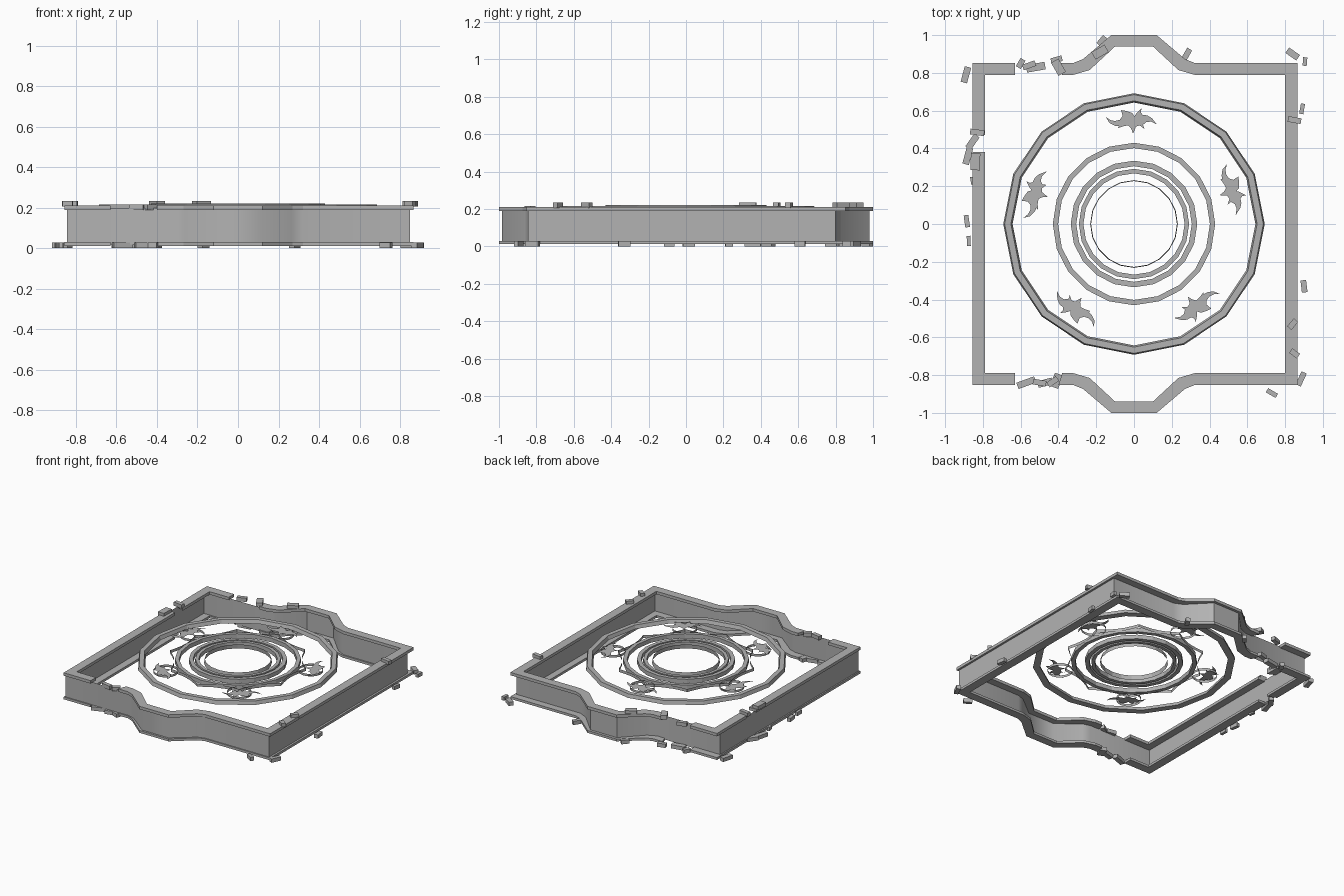
import bpy, bmesh, math
from math import sin, cos, pi, radians

if "Cube" in bpy.data.objects:
    bpy.data.objects.remove(bpy.data.objects["Cube"])

stone = bpy.data.materials.new("dark_stone")
stone.diffuse_color = (.45, .45, .45, 1)
stone.use_nodes = True
stone.node_tree.nodes["Principled BSDF"].inputs["Base Color"].default_value = stone.diffuse_color

def make(name, verts, faces, recalc=True):
    me = bpy.data.meshes.new(name)
    me.from_pydata(verts, [], faces)
    me.materials.append(stone)
    if recalc:
        bm = bmesh.new()
        bm.from_mesh(me)
        bmesh.ops.recalc_face_normals(bm, faces=bm.faces)
        bm.to_mesh(me)
        bm.free()
    me.update()
    ob = bpy.data.objects.new(name, me)
    bpy.context.collection.objects.link(ob)
    return ob

def ribbon(name, pts, z0, z1, spread=1):
    # closed upright sheet following a plan outline
    n = len(pts)
    v = [(x, y, z0) for x, y in pts] + [(x*spread, y*spread, z1) for x, y in pts]
    return make(name, v, [(i, (i+1) % n, n+(i+1) % n, n+i) for i in range(n)], False)

def slab(name, pairs, z0, z1):
    # open solid strip between an outer and an inner line
    v, f = [], []
    for (a, b) in pairs:
        v += [(*a, z0), (*b, z0), (*b, z1), (*a, z1)]
    for i in range(len(pairs)-1):
        for j in range(4):
            k = (j+1) % 4
            f.append((4*i+j, 4*i+k, 4*i+4+k, 4*i+4+j))
    e = len(v)
    f += [(3, 2, 1, 0), (e-4, e-3, e-2, e-1)]
    return make(name, v, f)

def ring(name, prof, n, phase=0):
    # revolve a closed (radius, z) section
    m = len(prof)
    v = [(r*cos(phase+2*pi*i/n), r*sin(phase+2*pi*i/n), z) for i in range(n) for r, z in prof]
    f = [(i*m+j, ((i+1) % n)*m+j, ((i+1) % n)*m+(j+1) % m, i*m+(j+1) % m)
         for i in range(n) for j in range(m)]
    return make(name, v, f)

def circle(r, n, cx=0, cy=0):
    return [(cx+r*cos(2*pi*i/n), cy+r*sin(2*pi*i/n)) for i in range(n)]

# Frame plan: (outer, inner) pairs, back edge running left to right
half = [((.12, 1.0), (.10, .94)), ((.27, .873), (.235, .815)), ((.32, .853), (.32, .79))]
mx = lambda p: (-p[0], p[1])
my = lambda p: (p[0], -p[1])
bump = [(mx(a), mx(b)) for a, b in reversed(half)] + half
back = [((-.40, .853), (-.38, .79))] + bump + [((.865, .853), (.80, .79))]
main = back + [(my(a), my(b)) for a, b in reversed(back)]
corner = ((-.855, .853), (-.79, .79))
front_left = [((-.63, -.853), (-.63, -.79)), (my(corner[0]), my(corner[1])),
              ((-.855, .38), (-.79, .38))]
back_left = [((-.855, .50), (-.79, .47)), corner, ((-.63, .853), (-.63, .79))]
for level, z0, z1 in (("top_trim", .19, .212), ("base_trim", .012, .03)):
    for part, pairs in (("main", main), ("front_left", front_left), ("back_left", back_left)):
        slab(f"{level}_{part}", pairs, z0, z1)

# Wall sheet: near the outer edge at the front, set back at the rear
wall_back = [(-.845, .80), (-.32, .80), (-.255, .83), (-.11, .98),
             (.11, .98), (.255, .83), (.32, .80), (.85, .80)]
wall_front = [(.85, -.845), (.32, -.845), (.265, -.862), (.11, -.985),
              (-.11, -.985), (-.265, -.862), (-.32, -.845), (-.845, -.845)]
wall = ribbon("frame_wall", (wall_back + wall_front)[::-1], .02, .20)
bpy.context.view_layer.objects.active = wall
wall.select_set(True)
bpy.ops.object.shade_smooth_by_angle(angle=radians(42))

# Concentric rings
ring("outer_ring", [(.692, .19), (.685, .217), (.652, .217), (.643, .19)], 16)
for name, r0, r1 in (("petal_band_ring", .402, .43), ("middle_ring", .306, .335),
                     ("inner_ring", .268, .292)):
    ring(name, [(r1, .19), (r1, .221), (r0, .221), (r0, .19)], 20)
ribbon("centre_rim", circle(.232, 20), .19, .222, .98)

# Scalloped band with ten points
pts = []
for i in range(60):
    t = abs((i % 6) - 3) / 3
    r = .435 + .05*t**2
    a = radians(90) + 2*pi*i/60
    pts.append((r*cos(a), r*sin(a)))
ribbon("scalloped_band", pts, .195, .217)

# Five flames, each with an upright circular rim
flame = [(-.15, .567), (-.125, .55), (-.10, .545), (-.075, .552), (-.06, .572), (-.068, .603),
         (-.04, .598), (-.01, .588), (.002, .57), (.012, .585), (.04, .612), (.036, .592),
         (.045, .578), (.07, .575), (.095, .56), (.122, .526), (.09, .542), (.065, .54),
         (.048, .525), (.055, .503), (.03, .522), (.01, .515), (-.005, .478), (-.015, .505),
         (-.03, .522), (-.055, .518), (-.085, .508), (-.08, .518), (-.10, .52), (-.13, .535)]
for k in range(5):
    a = 2*pi*k/5
    v = [(x*cos(a)-y*sin(a), x*sin(a)+y*cos(a), .215) for x, y in flame]
    make(f"flame_{k+1}", v, [tuple(reversed(range(len(v))))], False)
    ribbon(f"flame_rim_{k+1}", circle(.085, 16, -.52*sin(a), .52*cos(a)), .197, .215)

# Broken stone pieces: x, y, angle, length, width, centre height
T, G, B = .22, .202, .015
chips = [
    (-.18, .91, 30, .08, .045, T), (-.17, .97, 50, .055, .03, B), (.28, .90, 60, .06, .03, B),
    (.84, .90, -35, .07, .035, B), (.905, .86, 85, .045, .022, B), (.89, .61, 80, .055, .022, B),
    (.85, .55, -10, .07, .03, T), (.90, -.33, 97, .065, .03, B), (.84, -.53, 50, .055, .03, T),
    (.85, -.685, -35, .05, .03, T), (.885, -.82, 65, .075, .03, B), (.73, -.895, -30, .06, .025, B),
    (-.89, .79, 75, .085, .035, B), (-.83, .485, -8, .075, .03, T), (-.855, .435, 55, .08, .035, B),
    (-.88, .36, 75, .09, .035, B), (-.84, .33, 88, .09, .05, T), (-.855, .23, 100, .04, .02, B),
    (-.885, .015, 98, .065, .025, B), (-.875, -.09, 92, .055, .02, B),
    (-.60, .85, 60, .05, .03, B), (-.555, .84, 20, .07, .03, G), (-.52, .83, 10, .10, .04, B),
    (-.41, .87, 15, .06, .03, B), (-.40, .83, -60, .08, .045, T),
    (-.57, -.84, 20, .10, .035, B), (-.50, -.84, -10, .07, .03, G), (-.47, -.84, 15, .08, .035, B),
    (-.43, -.835, 35, .06, .03, G), (-.41, -.83, 70, .075, .045, B)]
for i, (x, y, ang, l, w, z) in enumerate(chips):
    bpy.ops.mesh.primitive_cube_add(size=1, location=(x, y, z), rotation=(0, 0, radians(ang)))
    ob = bpy.context.object
    ob.name = f"stone_chip_{i+1}"
    ob.scale = (l, w, .028)
    ob.data.materials.append(stone)
